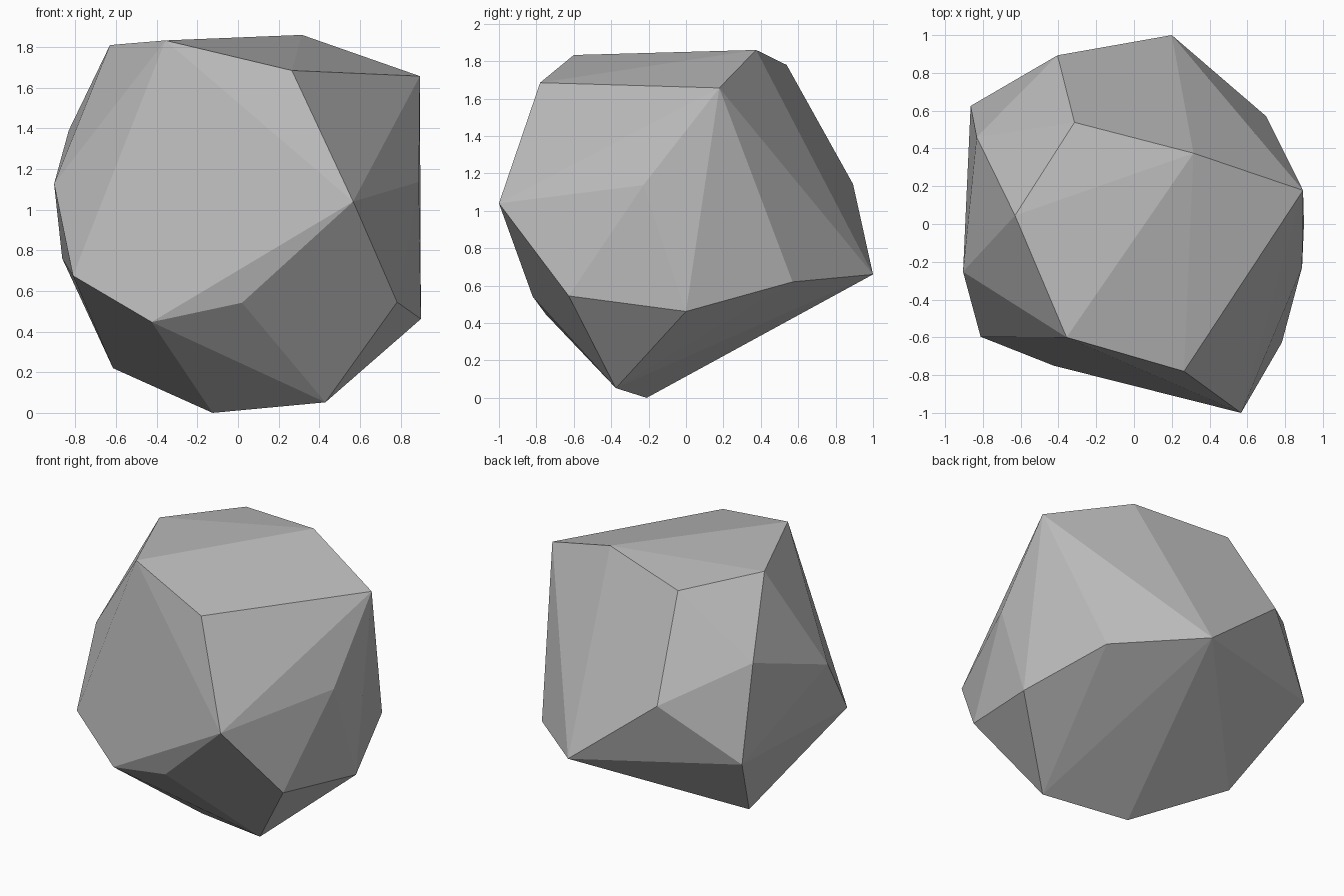
import bpy
import bmesh
from math import radians

# Remove the default object only
default_cube = bpy.data.objects.get("Cube")
if default_cube:
    bpy.data.objects.remove(default_cube, do_unlink=True)


def make_material(name, value):
    """One plain grey, shown the same in the viewport and in a render."""
    material = bpy.data.materials.new(name)
    material.use_nodes = True
    colour = (value, value, value, 1)
    material.diffuse_color = colour
    shader = material.node_tree.nodes["Principled BSDF"]
    shader.inputs["Base Color"].default_value = colour
    shader.inputs["Roughness"].default_value = 1
    return material


def make_hull(name, corners, material):
    """Wrap a faceted boulder around its corners and merge flat facets."""
    bm = bmesh.new()
    for corner in corners:
        bm.verts.new(corner)
    hull = bmesh.ops.convex_hull(bm, input=bm.verts[:])
    loose = {v for v in hull["geom_interior"] + hull["geom_unused"]
             if isinstance(v, bmesh.types.BMVert)}
    bmesh.ops.delete(bm, geom=list(loose), context="VERTS")
    bmesh.ops.dissolve_limit(bm, angle_limit=radians(3),
                             verts=bm.verts[:], edges=bm.edges[:])
    bmesh.ops.recalc_face_normals(bm, faces=bm.faces[:])
    mesh = bpy.data.meshes.new(name)
    bm.to_mesh(mesh)
    bm.free()
    mesh.materials.append(material)
    mesh.shade_flat()
    rock = bpy.data.objects.new(name, mesh)
    bpy.context.collection.objects.link(rock)
    return rock


# Corners of the boulder, from the top down
crown = [(-.63, .045, 1.81), (-.357, -.6, 1.833), (.315, .375, 1.86),
         (.895, .178, 1.657), (.265, -.78, 1.685), (-.315, .538, 1.78)]
waist = [(.567, -1, 1.04), (-.833, .46, 1.39), (-.905, -.253, 1.127),
         (.89, -.228, 1.137), (-.405, .893, 1.143)]
skirt = [(-.865, .625, .76), (-.812, -.597, .675), (.2, 1, .66),
         (.7, .57, .62), (.9, 0, .462), (.783, -.627, .545),
         (.02, -.82, .542), (-.425, -.75, .447)]
foot = [(-.615, .19, .22), (-.125, -.21, 0), (.43, -.375, .052)]

make_hull("boulder", crown + waist + skirt + foot,
          make_material("stone_grey", .5))
